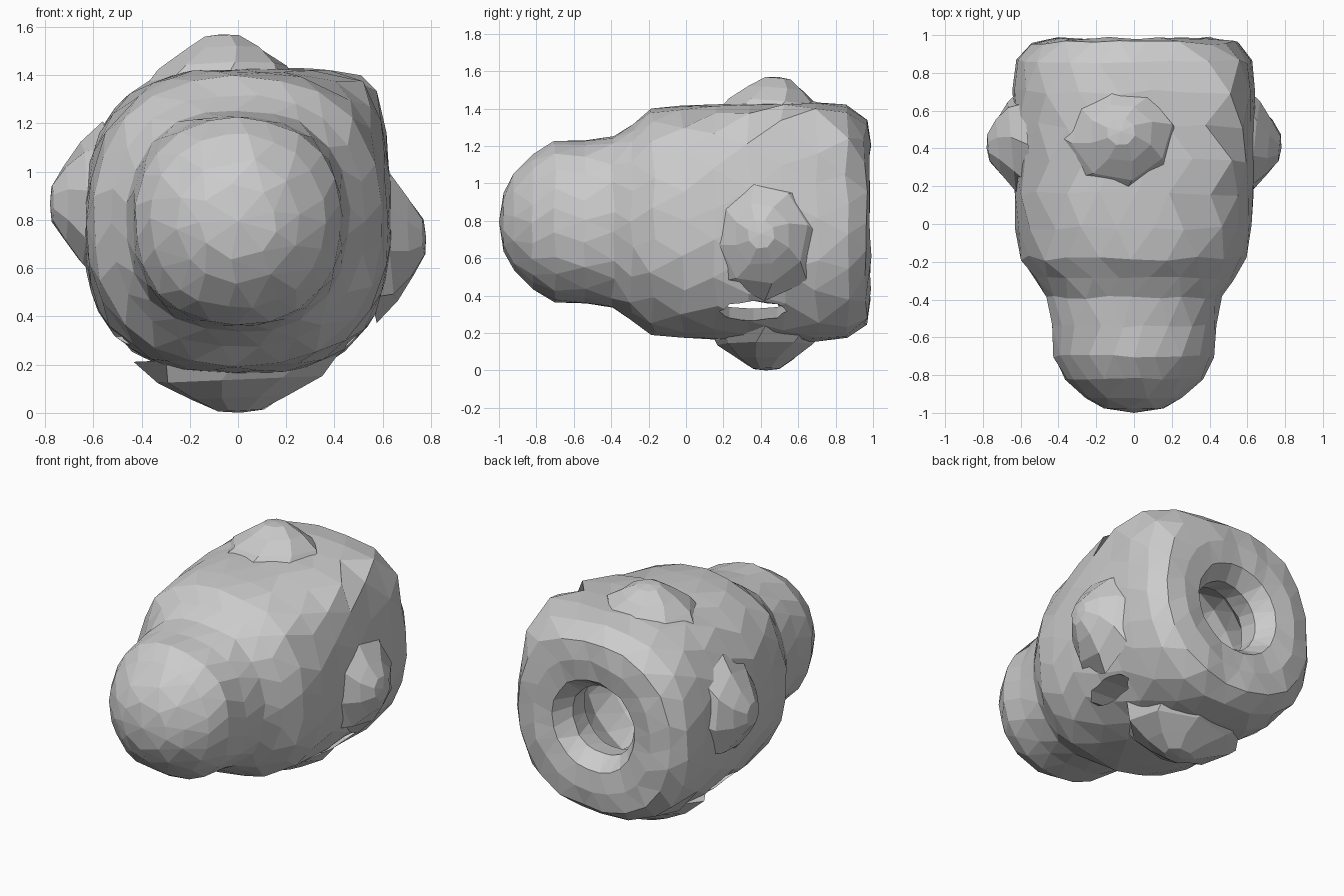
import bpy, bmesh, math, random
from mathutils import Vector

if "Cube" in bpy.data.objects:
    bpy.data.objects.remove(bpy.data.objects["Cube"])

random.seed(4)
ZC = 0.795      # height of the body axis
SEG = 22        # facets round the body


def finish(bm, name):
    bmesh.ops.recalc_face_normals(bm, faces=bm.faces)
    me = bpy.data.meshes.new(name)
    bm.to_mesh(me)
    bm.free()
    ob = bpy.data.objects.new(name, me)
    bpy.context.collection.objects.link(ob)
    return ob


def bridge(bm, a, b):
    n = len(a)
    for i in range(n):
        bm.faces.new((a[i], a[(i + 1) % n], b[(i + 1) % n], b[i]))


def fan(bm, ring, point):
    tip = bm.verts.new(point)
    n = len(ring)
    for i in range(n):
        bm.faces.new((ring[i], ring[(i + 1) % n], tip))


# Body: nose, shoulder, barrel, rear lip and the hollow inside, as (y, radius, squareness, bulge)
profile = [
    (-0.975, 0.16, 0, 0), (-0.92, 0.26, 0, 0), (-0.82, 0.36, .02, 0), (-0.70, 0.427, .04, 0),
    (-0.54, 0.438, .06, 0), (-0.39, 0.462, .06, 0), (-0.29, 0.525, .05, 0), (-0.18, 0.600, .06, 0),
    (-0.02, 0.624, .07, .02), (0.16, 0.630, .09, .07), (0.34, 0.634, .10, .13), (0.52, 0.637, .10, .16),
    (0.70, 0.640, .09, .16), (0.86, 0.622, .07, .12), (0.96, 0.55, .05, .05), (0.985, 0.43, .02, 0),
    (0.965, 0.30, 0, 0), (0.86, 0.225, 0, 0), (0.72, 0.24, 0, 0), (0.58, 0.38, 0, 0),
    (0.40, 0.455, 0, 0), (0.20, 0.42, 0, 0), (0.02, 0.27, 0, 0),
]
bm = bmesh.new()
rings = []
for k, (y, r, square, bulge) in enumerate(profile):
    ring = []
    for i in range(SEG):
        a = 2 * math.pi * (i + 0.5 * (k % 2)) / SEG + random.uniform(-.04, .04)
        d = (a - math.radians(47) + math.pi) % (2 * math.pi) - math.pi
        f = 1 + square * math.sin(2 * a) ** 2 + bulge * math.exp(-(d / 0.25) ** 2)
        rr = r * f + random.uniform(-.006, .006)
        yy = y + random.uniform(-.015, .015) * min(1, r / 0.6) ** 2
        ring.append(bm.verts.new((rr * math.cos(a), yy, ZC + rr * math.sin(a))))
    rings.append(ring)
for a, b in zip(rings, rings[1:]):
    bridge(bm, a, b)
fan(bm, rings[0], (0, -1, ZC))
fan(bm, rings[-1], (0, -0.04, ZC))
# Coarser facets on the nose
bmesh.ops.remove_doubles(bm, verts=[v for v in bm.verts if v.co.y < -0.86], dist=0.085)
bmesh.ops.triangulate(bm, faces=[f for f in bm.faces if random.random() < 0.6])
body = finish(bm, "body")

# Low side openings: a flat oval tunnel, narrowing where it meets the hollow
bm = bmesh.new()
loops = []
for x, z, rz in ((-0.9, .28, .08), (0, .36, .03), (0.9, .28, .08)):
    loops.append([bm.verts.new((x, 0.36 + 0.18 * math.cos(t), z + rz * math.sin(t)))
                  for t in (2 * math.pi * i / 8 for i in range(8))])
bridge(bm, loops[0], loops[1])
bridge(bm, loops[1], loops[2])
bm.faces.new(loops[0])
bm.faces.new(loops[2])
cutter = finish(bm, "tunnel_cutter")
cutter.hide_render = True
mod = body.modifiers.new("tunnel", 'BOOLEAN')
mod.operation = 'DIFFERENCE'
mod.solver = 'EXACT'
mod.object = cutter
bpy.context.view_layer.objects.active = body
bpy.ops.object.modifier_apply(modifier=mod.name)
bpy.data.objects.remove(cutter)


# Four blunt knobs that flare into the barrel; ru runs along the body, rv across it
def knob(name, base, tip, ru, rv):
    base, tip = Vector(base), Vector(tip)
    axis = (tip - base).normalized()
    u = Vector((0, 1, 0))
    u = (u - axis * u.dot(axis)).normalized()
    v = axis.cross(u)
    bm = bmesh.new()
    rows = []
    for t, s in ((0, 1.15), (0.4, 0.92), (0.72, 0.58), (0.96, 0.27)):
        c = base.lerp(tip, t)
        row = []
        for i in range(8):
            a = 2 * math.pi * i / 8 + 0.5 * t
            q = s * random.uniform(.95, 1.05)
            row.append(bm.verts.new(c + u * ru * q * math.cos(a) + v * rv * q * math.sin(a)))
        rows.append(row)
    for a, b in zip(rows, rows[1:]):
        bridge(bm, a, b)
    fan(bm, rows[-1], tip)
    bm.faces.new(rows[0])
    finish(bm, name)


knob("top_knob", (-0.06, 0.47, 1.34), (-0.07, 0.49, 1.57), 0.27, 0.29)
knob("bottom_knob", (0.0, 0.43, 0.23), (0.01, 0.43, 0.0), 0.28, 0.37)
knob("right_knob", (0.56, 0.42, 0.72), (0.78, 0.40, 0.73), 0.27, 0.29)
knob("left_knob", (-0.56, 0.42, 0.87), (-0.78, 0.40, 0.87), 0.27, 0.29)
